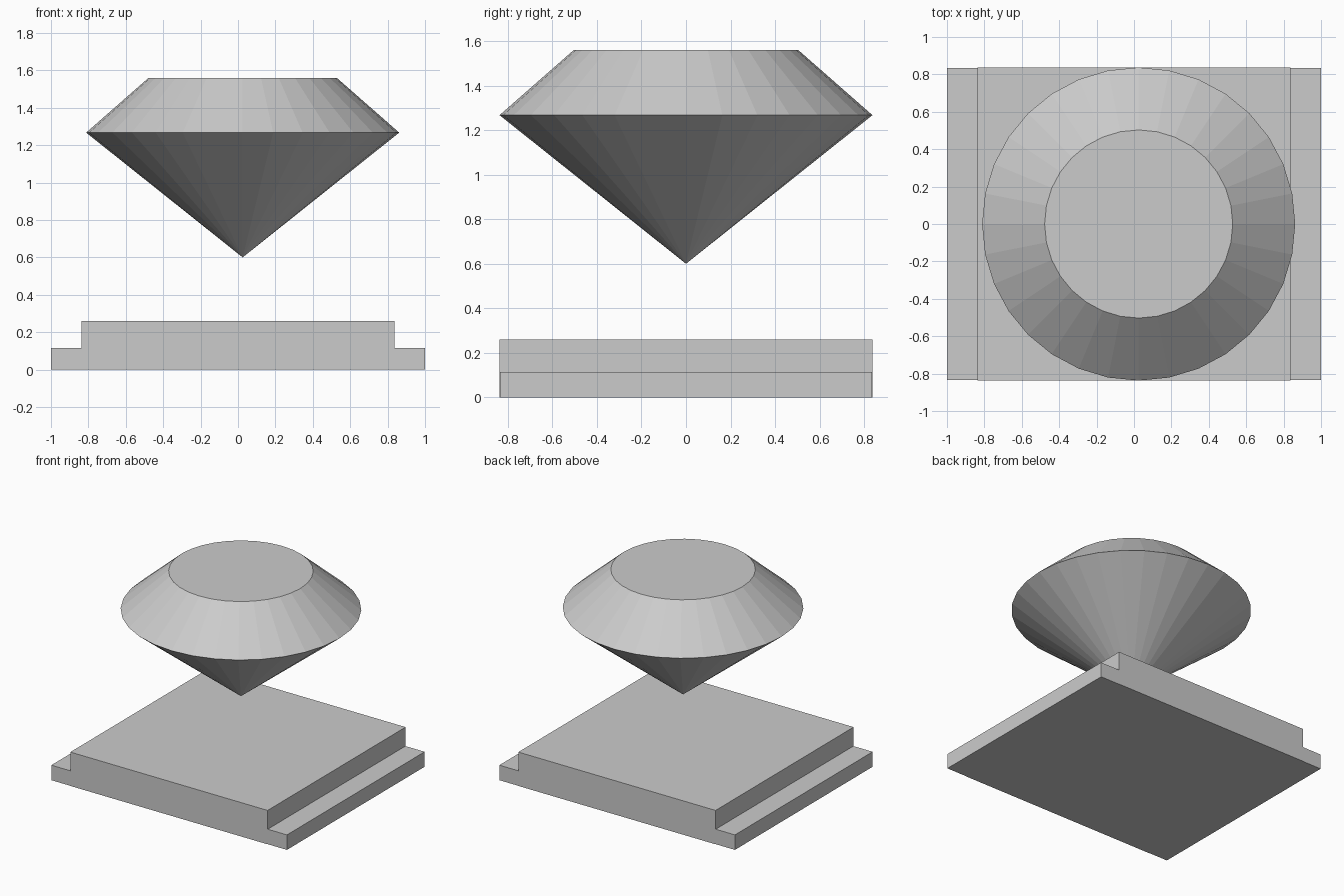
import bpy
import bmesh
from mathutils import Matrix, Vector

default = bpy.data.objects.get("Cube")
if default:
    bpy.data.objects.remove(default, do_unlink=True)

grey = bpy.data.materials.new("plain grey")
grey.use_nodes = True
colour = (0.6, 0.6, 0.6, 1)
grey.diffuse_color = colour
grey.node_tree.nodes["Principled BSDF"].inputs["Base Color"].default_value = colour


def add_object(name, bm):
    bmesh.ops.recalc_face_normals(bm, faces=bm.faces)
    mesh = bpy.data.meshes.new(name)
    bm.to_mesh(mesh)
    bm.free()
    mesh.materials.append(grey)
    obj = bpy.data.objects.new(name, mesh)
    bpy.context.collection.objects.link(obj)
    return obj


def box(name, low, high):
    low, high = Vector(low), Vector(high)
    bm = bmesh.new()
    bmesh.ops.create_cube(bm, size=1, matrix=Matrix.Translation((low + high) / 2)
                          @ Matrix.Diagonal((*(high - low), 1)))
    return add_object(name, bm)


# Pedestal block with a low step along each side
HALF = 0.837
box("pedestal_block", (-HALF, -HALF, 0), (HALF, HALF, 0.26))
for name, x0, x1 in (("left_step", HALF, 1), ("right_step", -1, -HALF)):
    box(name, (x0, -HALF + 0.002, 0), (x1, HALF - 0.002, 0.115))

# Floating cut gem: pointed pavilion, wide girdle, sloped crown and flat table
SIDES = 32
TIP, GIRDLE, TABLE = 0.6, 1.267, 1.56
bm = bmesh.new()
for r_low, r_high, z_low, z_high in ((0, HALF, TIP, GIRDLE), (HALF, 0.503, GIRDLE, TABLE)):
    bmesh.ops.create_cone(bm, cap_ends=False, segments=SIDES, radius1=r_low, radius2=r_high,
                          depth=z_high - z_low,
                          matrix=Matrix.Translation((0.025, 0, (z_low + z_high) / 2)))
bmesh.ops.remove_doubles(bm, verts=bm.verts, dist=0.0005)
rim = [e for e in bm.edges if e.is_boundary]
bmesh.ops.contextual_create(bm, geom=rim)
add_object("gem", bm)
